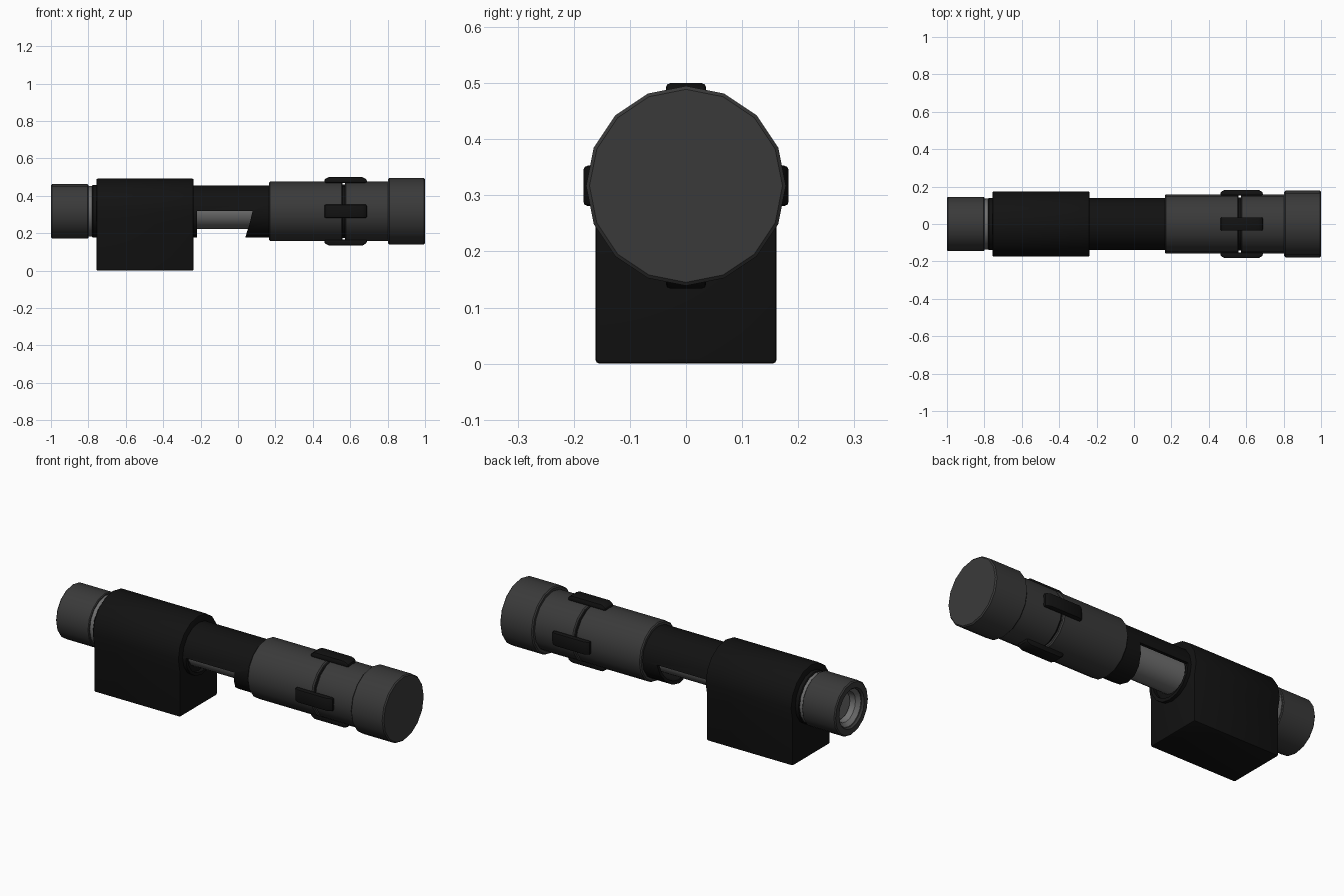
import bpy, bmesh
from math import cos, sin, pi
from mathutils import Matrix

if "Cube" in bpy.data.objects:
    bpy.data.objects.remove(bpy.data.objects["Cube"])

AXIS = 0.317   # height of the optical axis
SIDES = 16


def material(name, v):
    m = bpy.data.materials.new(name)
    m.diffuse_color = (v, v, v, 1)
    m.use_nodes = True
    m.node_tree.nodes["Principled BSDF"].inputs["Base Color"].default_value = m.diffuse_color
    return m


BLACK = material("black", 0.006)
DARK = material("dark_grey", 0.042)
METAL = material("metal_grey", 0.16)


def finish(name, bm, mat, bevel=0.0, cutter=None):
    bmesh.ops.recalc_face_normals(bm, faces=bm.faces)
    me = bpy.data.meshes.new(name)
    bm.to_mesh(me)
    bm.free()
    ob = bpy.data.objects.new(name, me)
    bpy.context.collection.objects.link(ob)
    if mat:
        me.materials.append(mat)
    bpy.ops.object.select_all(action='DESELECT')
    ob.select_set(True)
    bpy.context.view_layer.objects.active = ob
    if cutter:
        mod = ob.modifiers.new("cut", 'BOOLEAN')
        mod.object, mod.operation, mod.solver = cutter, 'DIFFERENCE', 'EXACT'
        bpy.ops.object.modifier_apply(modifier=mod.name)
    if bevel:
        mod = ob.modifiers.new("bevel", 'BEVEL')
        mod.width, mod.segments, mod.limit_method = bevel, 2, 'ANGLE'
        bpy.ops.object.modifier_apply(modifier=mod.name)
    bpy.ops.object.shade_smooth_by_angle(angle=pi / 6)
    return ob


def lathe(name, profile, mat, hollow=False, cutter=None):
    """Revolve (x, radius) points around the axis; hollow closes the profile loop."""
    bm = bmesh.new()
    rings = [[bm.verts.new((x, r * cos(2 * pi * k / SIDES), AXIS + r * sin(2 * pi * k / SIDES)))
              for k in range(SIDES)] for x, r in profile]
    pairs = list(zip(rings, rings[1:]))
    if hollow:
        pairs.append((rings[-1], rings[0]))
    else:
        bm.faces.new(rings[0])
        bm.faces.new(rings[-1])
    for a, b in pairs:
        for k in range(SIDES):
            j = (k + 1) % SIDES
            bm.faces.new((a[k], a[j], b[j], b[k]))
    return finish(name, bm, mat, cutter=cutter)


def drum(name, x0, x1, r, mat, c=0.006):
    return lathe(name, [(x0, r - c), (x0 + c, r), (x1 - c, r), (x1, r - c)], mat)


def extrude(bm, points, offset):
    face = bm.faces.new([bm.verts.new(p) for p in points])
    res = bmesh.ops.extrude_face_region(bm, geom=[face])
    verts = [g for g in res["geom"] if isinstance(g, bmesh.types.BMVert)]
    bmesh.ops.translate(bm, verts=verts, vec=offset)


# Eyepiece with stepped recess and lens
lathe("eyepiece", [(-0.80, 0.141), (-0.804, 0.145), (-0.994, 0.145), (-1.0, 0.139), (-1.0, 0.108),
                   (-0.99, 0.1), (-0.90, 0.1), (-0.90, 0.05), (-0.80, 0.05)], DARK, hollow=True)
lathe("eyepiece_ring", [(-0.985, 0.1), (-0.965, 0.082), (-0.93, 0.078), (-0.93, 0.1)], METAL, hollow=True)
drum("eyepiece_lens", -0.94, -0.79, 0.076, METAL)
drum("neck_ring", -0.81, -0.75, 0.135, METAL)
drum("collar", -0.78, -0.74, 0.14, BLACK, 0.004)

# Housing: rounded top over a square base
bm = bmesh.new()
R = 0.175
section = [(R * cos(k * pi / 8), AXIS + R * sin(k * pi / 8)) for k in range(-1, 10)]
section += [(-R * cos(pi / 8), 0), (R * cos(pi / 8), 0)]
extrude(bm, [(-0.757, y, z) for y, z in section], (0.52, 0, 0))
finish("housing", bm, BLACK, bevel=0.008)

# Outer tube with an open window underneath
bm = bmesh.new()
extrude(bm, [(-0.218, -0.3, AXIS + 0.002), (0.078, -0.3, AXIS + 0.002), (0.062, -0.3, 0.25),
             (0.03, -0.3, 0.15), (-0.218, -0.3, 0.15)], (0, 0.6, 0))
window = finish("window_cutter", bm, None)
lathe("outer_tube", [(-0.3, 0.139), (0.2, 0.139), (0.2, 0.122), (-0.3, 0.122)], BLACK,
      hollow=True, cutter=window)
bpy.data.objects.remove(window)
drum("inner_rod", -0.3, 0.2, 0.094, METAL)

# Barrel in two halves around a dark core, and end cap
drum("barrel_rear", 0.165, 0.559, 0.158, DARK)
drum("barrel_front", 0.571, 0.82, 0.158, DARK)
drum("barrel_core", 0.54, 0.59, 0.142, BLACK)
drum("end_cap", 0.803, 1.0, 0.178, DARK)

# Four clips across the barrel joint
side = [(0.462, 0.152), (0.462, 0.17), (0.485, 0.183), (0.665, 0.183), (0.689, 0.17), (0.689, 0.152)]
for i in range(4):
    bm = bmesh.new()
    extrude(bm, [(x, -0.036, r) for x, r in side], (0, 0.072, 0))
    bmesh.ops.transform(bm, verts=bm.verts,
                        matrix=Matrix.Translation((0, 0, AXIS)) @ Matrix.Rotation(i * pi / 2, 4, 'X'))
    finish(f"clip_{i + 1}", bm, BLACK, bevel=0.008)
